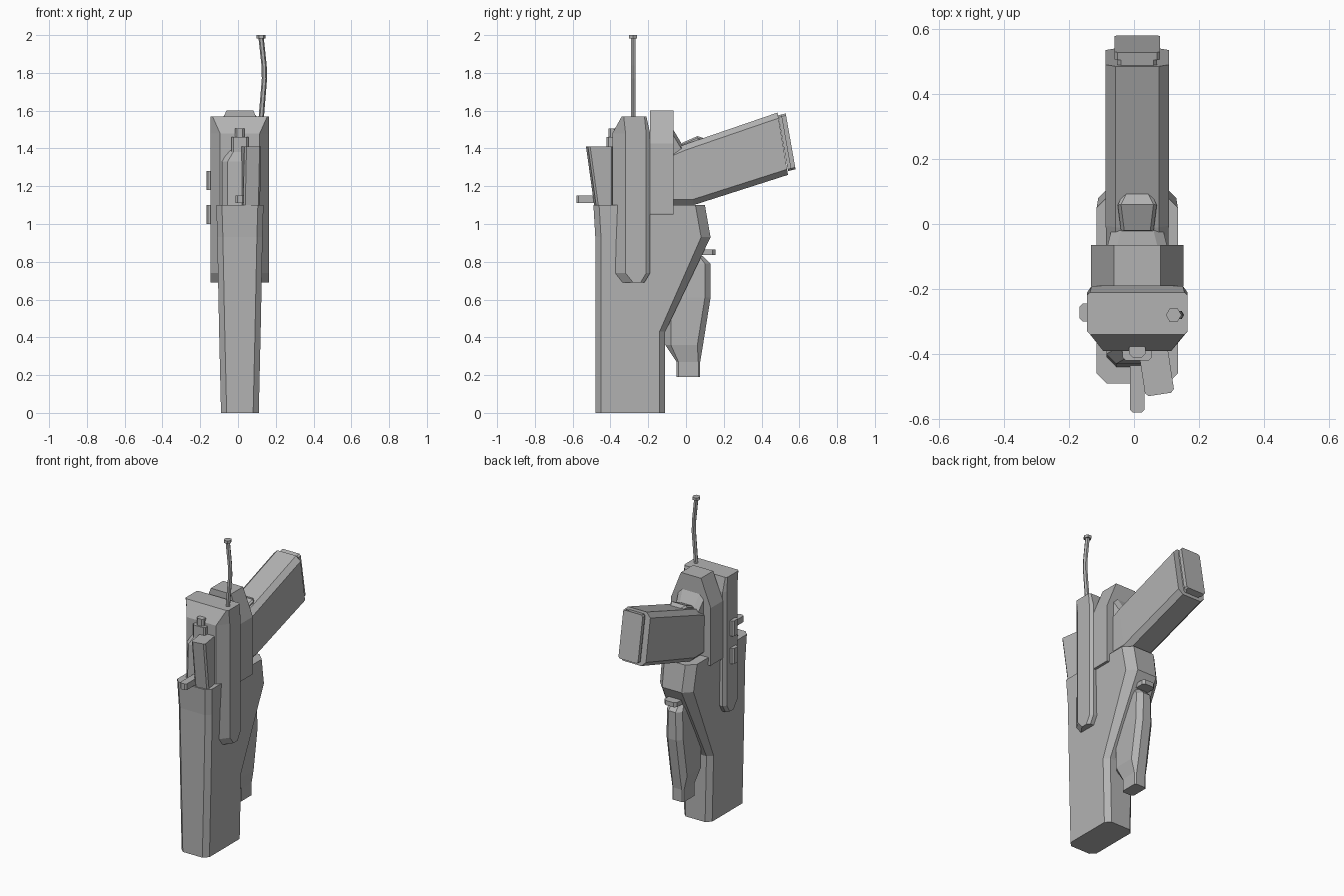
import bpy, bmesh, math
from mathutils import Vector

cube = bpy.data.objects.get("Cube")
if cube:
    bpy.data.objects.remove(cube)

tone = 0.45
color = (tone, tone, tone, 1)
grey = bpy.data.materials.new("plain grey")
grey.use_nodes = True
grey.diffuse_color = color
grey.node_tree.nodes["Principled BSDF"].inputs["Base Color"].default_value = color

MIDDLE = 0.01    # centre plane of the holster in x
MOUTH = 1.1      # height of the holster mouth
FRONT = -0.48    # front face of the holster
SPINE = -0.11    # rear face of the holster's lower half
STRAP_FRONT, STRAP_BACK = -0.39, -0.19
FINE = 0.01      # smallest chamfer


def section(start, end, half, chamfer=0.03, end_chamfer=None, slope=1, middle=MIDDLE):
    """Chamfered rectangle from start to end, both (y, z), with half its width in x."""
    end_chamfer = end_chamfer or chamfer
    start, end = Vector((0, *start)), Vector((0, *end))
    along = (end - start).normalized() * slope
    side = [(half - chamfer, start),
            (half, start + along * chamfer),
            (half, end - along * end_chamfer),
            (half - end_chamfer, end)]
    return ([Vector((middle + x, p.y, p.z)) for x, p in side] +
            [Vector((middle - x, p.y, p.z)) for x, p in reversed(side)])


def level(z, front, back, half, **options):
    """Horizontal section at height z."""
    return section((front, z), (back, z), half, **options)


def hexagon(x, y, z, radius):
    """Horizontal six-sided ring."""
    angles = [math.tau * i / 6 for i in range(6)]
    return [Vector((x + radius * math.cos(a), y + radius * math.sin(a), z)) for a in angles]


def loft(name, rings, turn=0):
    """Skin a list of rings and close both ends; turn spins the part about its own axis."""
    bm = bmesh.new()
    loops = [[bm.verts.new(point) for point in ring] for ring in rings]
    for lower, upper in zip(loops, loops[1:]):
        for i in range(len(lower)):
            bm.faces.new((lower[i - 1], lower[i], upper[i], upper[i - 1]))
    bm.faces.new(loops[0])
    bm.faces.new(loops[-1])
    bmesh.ops.recalc_face_normals(bm, faces=bm.faces)
    middle = sum((v.co for v in bm.verts), Vector()) / len(bm.verts)
    bmesh.ops.translate(bm, vec=-middle, verts=bm.verts)
    mesh = bpy.data.meshes.new(name)
    bm.to_mesh(mesh)
    bm.free()
    mesh.materials.append(grey)
    part = bpy.data.objects.new(name, mesh)
    part.location = middle
    part.rotation_euler.z = turn
    bpy.context.collection.objects.link(part)


def block(name, bottom, top, **shape):
    """Straight upright block with chamfered corners."""
    loft(name, [level(bottom, **shape), level(top, **shape)])


# Holster shell, widening towards the mouth
loft("holster_body", [
    level(0, FRONT, SPINE, half=0.1),
    level(0.43, FRONT, SPINE, half=0.11),
    level(0.93, FRONT, back=0.13, half=0.12, end_chamfer=0.05),
    level(MOUTH, FRONT - FINE, back=0.1, half=0.125, end_chamfer=0.05)])

# Retaining strap over the top
strap = dict(half=0.155, chamfer=0.05, end_chamfer=0.015, slope=1.4)
loft("retaining_strap", [
    level(0.69, STRAP_FRONT + 0.04, STRAP_BACK - 0.03, **strap),
    level(0.74, STRAP_FRONT, STRAP_BACK, **strap),
    level(1.48, STRAP_FRONT, STRAP_BACK, **strap),
    level(1.57, STRAP_FRONT + 0.05, STRAP_BACK - 0.02, half=0.155, chamfer=FINE)])

# Arched collar behind the strap
loft("rear_collar", [
    section((y, 1.05), (y, 1.6), half=0.142, chamfer=FINE / 5, end_chamfer=0.07, slope=2.5)
    for y in (STRAP_BACK, -0.065)])

# Pistol: slide end, spur and grip
loft("slide_rear", [
    section((-0.08, MOUTH), (-0.08, 1.52), half=0.095),
    section((-0.02, MOUTH), (-0.02, 1.42), half=0.08)])
loft("hammer_spur", [
    section((-0.03, 1.36), (-0.02, 1.43), half=0.05, chamfer=FINE),
    section((0.05, 1.38), (0.06, 1.465), half=0.06, chamfer=FINE),
    section((0.11, 1.41), (0.11, 1.45), half=0.035, chamfer=FINE)])
loft("grip", [
    section((-0.1, MOUTH), (-0.1, 1.38), half=0.095),
    section((0.04, MOUTH), (-0.01, 1.42), half=0.097),
    section((0.54, 1.26), (0.485, 1.59), half=0.097)])

# Magazine base, set off from the grip by a recessed neck
heel, toe = Vector((0.54, 1.28)), Vector((0.488, 1.575))
outward = Vector((0.04, 0.01))
for name, begin, finish, half in (("magazine_neck", 0, 0.5, 0.06),
                                  ("magazine_base", 0.4, 1, 0.07)):
    loft(name, [section(heel + outward * t, toe + outward * t, half, chamfer=FINE)
                for t in (begin, finish)])

# Folded tool carried behind the holster
foot = dict(front=-0.05, back=0.075, half=0.042, chamfer=FINE)
loft("tool_handle", [
    level(0.19, **foot),
    level(0.27, **foot),
    level(0.36, SPINE, back=0.09, half=0.06),
    level(0.61, SPINE, back=0.13, half=0.06),
    level(0.79, front=0.03, back=0.13, half=0.055),
    level(0.83, front=0.03, back=0.09, half=0.045, chamfer=0.02)])
block("tool_catch", bottom=0.835, top=0.865, front=0.05, back=0.155, half=0.045, chamfer=0.015)

# Angled light and slide nose in front of the strap
light = dict(back=STRAP_FRONT, half=0.045, chamfer=FINE, middle=0.068)
loft("front_light", [
    level(MOUTH - FINE, front=FRONT, **light),
    level(1.41, front=-0.525, **light)], turn=0.15)
nose = dict(back=-0.35, middle=0, end_chamfer=FINE)
loft("slide_nose", [
    level(MOUTH - FINE, front=-0.44, half=0.085, **nose),
    level(1.33, front=-0.43, half=0.085, **nose),
    level(1.39, front=-0.41, half=0.05, **nose)])

# Sight and pin
block("sight_base", bottom=1.38, top=1.46, front=-0.42, back=-0.37, half=0.045, chamfer=FINE)
block("sight_post", bottom=1.45, top=1.505, front=-0.41, back=-0.37, half=0.025, chamfer=FINE)
block("front_pin", bottom=MOUTH + FINE, top=1.15, front=-0.58, back=-0.42, half=0.023, chamfer=FINE)

# Buttons on the right side of the strap
for name, bottom in (("upper_button", 1.18), ("lower_button", 1)):
    block(name, bottom, bottom + 0.1, front=-0.3, back=-0.245, half=0.02, middle=-0.148,
          chamfer=FINE)

# Bent antenna with a cap
ANTENNA_Y, TIP_X = -0.28, 0.122
path = [(TIP_X, 1.55), (0.14, 1.77), (0.138, 1.84), (TIP_X, 1.99)]
loft("antenna", [hexagon(x, ANTENNA_Y, z, radius=0.014) for x, z in path])
loft("antenna_cap", [hexagon(TIP_X, ANTENNA_Y, z, radius=0.024) for z in (1.982, 2)])
